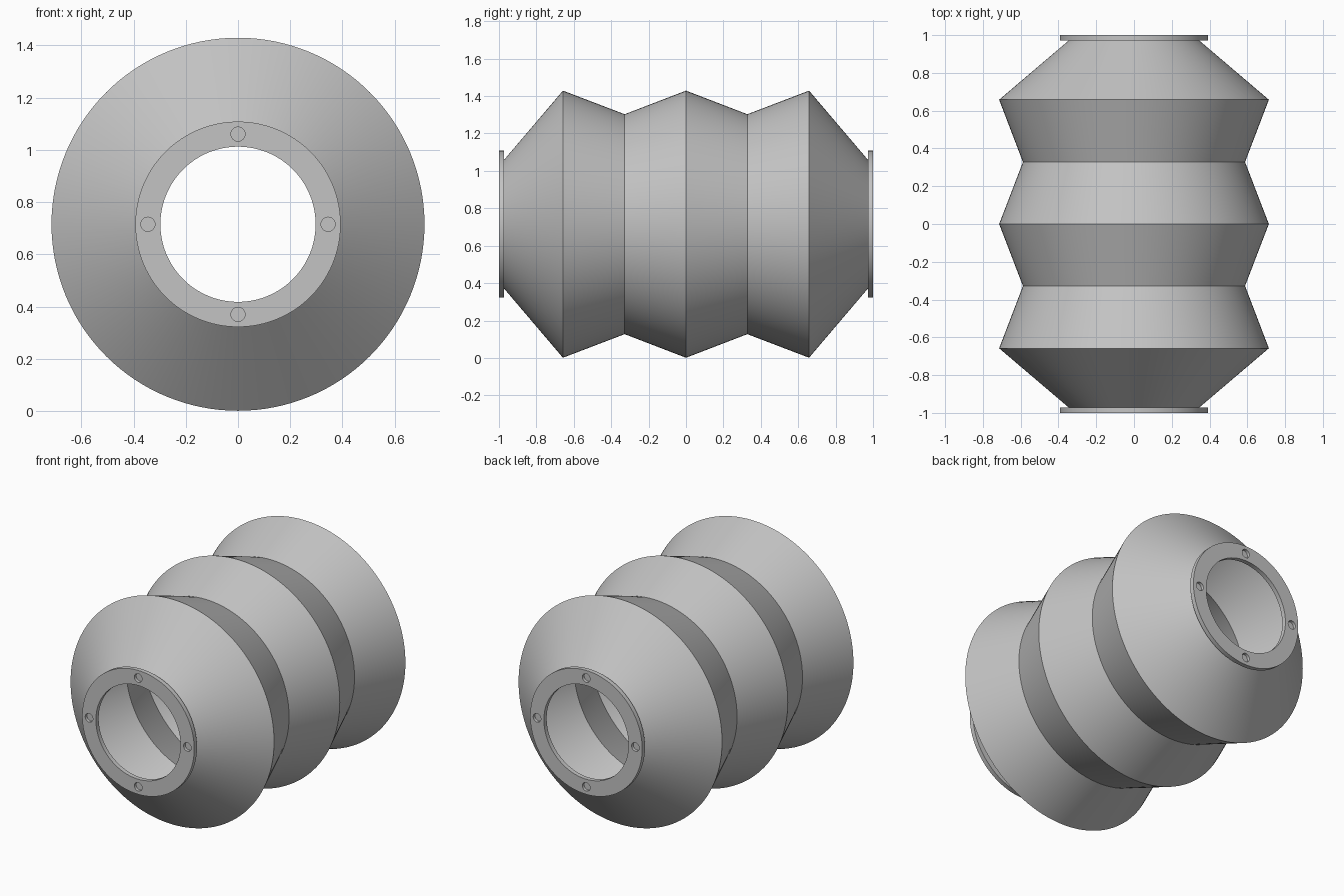
import bpy
import bmesh
import math
from mathutils import Matrix, Vector

if "Cube" in bpy.data.objects:
    bpy.data.objects.remove(bpy.data.objects["Cube"])

CENTER_Z = 0.715
SEGMENTS = 128

gray = bpy.data.materials.new("plain_gray")
gray.use_nodes = True
color = (0.55, 0.55, 0.55, 1)
gray.diffuse_color = color
gray.node_tree.nodes["Principled BSDF"].inputs["Base Color"].default_value = color


def make_object(name, bm):
    bmesh.ops.recalc_face_normals(bm, faces=bm.faces)
    mesh = bpy.data.meshes.new(name)
    bm.to_mesh(mesh)
    bm.free()
    mesh.materials.append(gray)
    obj = bpy.data.objects.new(name, mesh)
    bpy.context.collection.objects.link(obj)
    return obj


def lathe(name, profile):
    """Spin a closed (y, radius) profile around the long axis."""
    bm = bmesh.new()
    verts = [bm.verts.new((0, y, CENTER_Z + r)) for y, r in profile]
    edges = [bm.edges.new((v, verts[i - 1])) for i, v in enumerate(verts)]
    bmesh.ops.spin(bm, geom=verts + edges, cent=(0, 0, CENTER_Z), axis=(0, 1, 0),
                   angle=math.tau, steps=SEGMENTS, use_merge=True)
    bmesh.ops.remove_doubles(bm, verts=bm.verts, dist=0.0001)
    return make_object(name, bm)


def smooth(obj):
    bpy.ops.object.select_all(action="DESELECT")
    obj.select_set(True)
    bpy.context.view_layer.objects.active = obj
    bpy.ops.object.shade_smooth_by_angle(angle=math.radians(20))


def symmetric(half):
    """Complete a front half, listed from the end to the middle."""
    return half + [(-y, r) for y, r in reversed(half[:-1])]


# Pleated hollow sleeve
outer = symmetric([(-0.972, 0.345), (-0.658, 0.714), (-0.328, 0.588), (0, 0.714)])
inner = symmetric([(-0.972, 0.297), (-0.647, 0.678), (-0.328, 0.556), (0, 0.682)])
smooth(lathe("bellows", outer + inner[::-1]))

# End flanges, each with four blind bolt holes
for name, side in (("front_flange", -1), ("back_flange", 1)):
    flange = lathe(name, [(side * 0.972, 0.297), (side * 0.972, 0.393),
                          (side, 0.393), (side, 0.297)])
    bm = bmesh.new()
    for i in range(4):
        a = i * math.pi / 2
        spot = Vector((0.345 * math.cos(a), side, CENTER_Z + 0.345 * math.sin(a)))
        bmesh.ops.create_cone(bm, cap_ends=True, segments=32, radius1=0.027,
                              radius2=0.027, depth=0.036,
                              matrix=Matrix.Translation(spot)
                              @ Matrix.Rotation(math.pi / 2, 4, "X"))
    cutter = make_object(name + "_hole_cutter", bm)
    cutter.hide_render = True
    cut = flange.modifiers.new("bolt_holes", "BOOLEAN")
    cut.operation = "DIFFERENCE"
    cut.solver = "EXACT"
    cut.object = cutter
    bpy.context.view_layer.objects.active = flange
    bpy.ops.object.modifier_apply(modifier=cut.name)
    bpy.data.objects.remove(cutter)
    smooth(flange)
